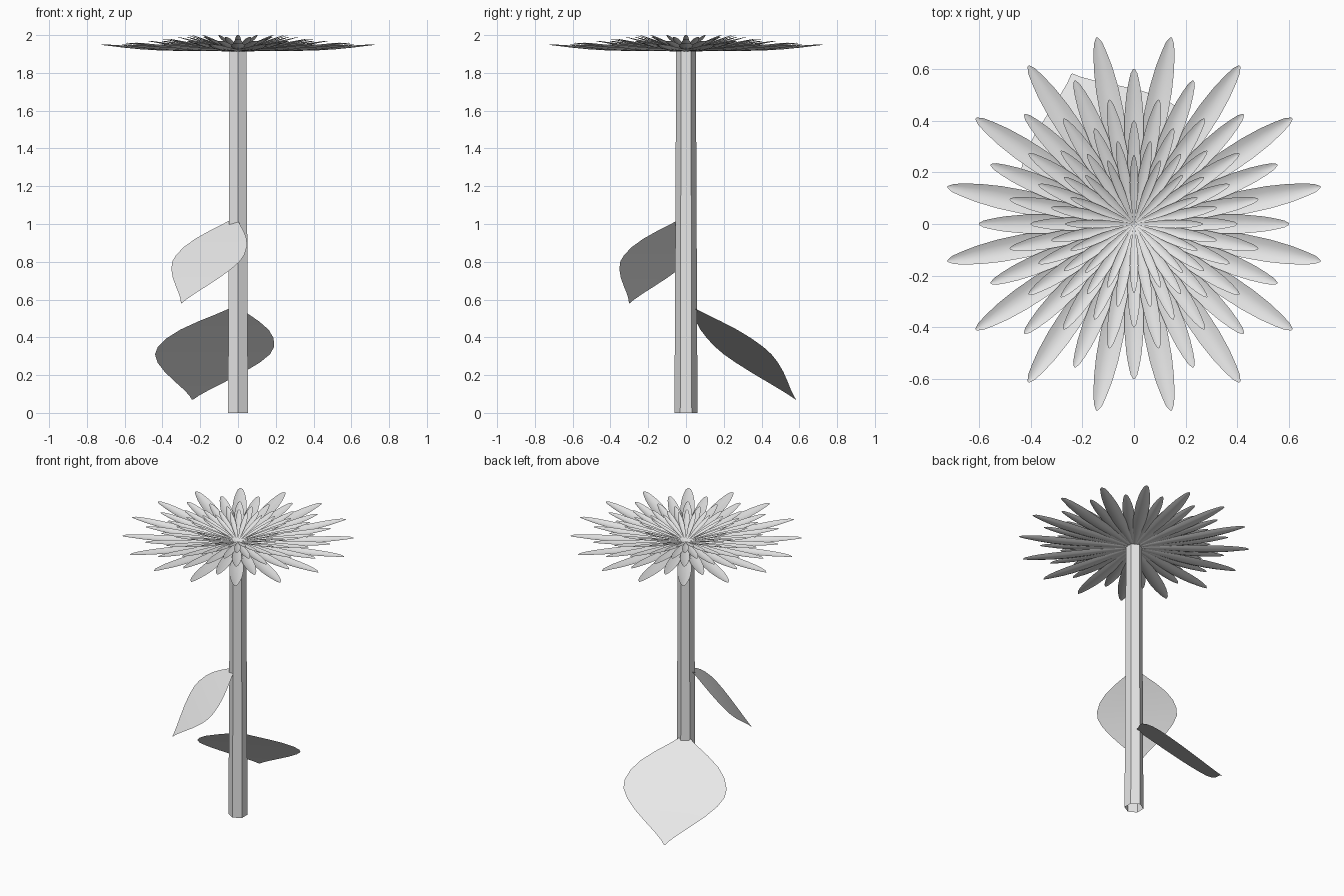
import bpy, bmesh, math
from mathutils import Vector, Matrix

cube = bpy.data.objects.get("Cube")
if cube:
    bpy.data.objects.remove(cube, do_unlink=True)

GREY = (0.8, 0.8, 0.8, 1)
mat = bpy.data.materials.new("light_grey")
mat.use_nodes = True
mat.diffuse_color = GREY
mat.node_tree.nodes["Principled BSDF"].inputs["Base Color"].default_value = GREY


def finish(name, bm, smooth):
    mesh = bpy.data.meshes.new(name)
    bm.to_mesh(mesh)
    bm.free()
    mesh.materials.append(mat)
    for poly in mesh.polygons:
        poly.use_smooth = smooth
    obj = bpy.data.objects.new(name, mesh)
    bpy.context.collection.objects.link(obj)
    return obj


def blade(bm, outline, angle, start, end, width, curve=0.0, bulge=0.0):
    """Thin sheet running outward at an angle; start and end are (radius, height)."""
    turn = Matrix.Rotation(angle, 3, "Z")
    rows = []
    for t, w in outline:
        r = start[0] + (end[0] - start[0]) * t
        z = start[1] + (end[1] - start[1]) * t + bulge * math.sin(math.pi * t)
        row = []
        for side in (-1, -0.5, 0, 0.5, 1):
            half = w * width
            row.append(bm.verts.new(turn @ Vector(
                (r, side * half, z + curve * half * (side * side - w)))))
        rows.append(row)
    for a, b in zip(rows, rows[1:]):
        for i in range(len(a) - 1):
            bm.faces.new((a[i], b[i], b[i + 1], a[i + 1]))


# Stem: hollow tapered hexagonal tube
bm = bmesh.new()
bmesh.ops.create_cone(bm, cap_ends=False, segments=6, radius1=0.061, radius2=0.052,
                      depth=1.915, matrix=Matrix.Translation((0, 0, 0.9575)))
ys = max(v.co.y for v in bm.verts)
if ys < 0.06:  # keep a corner facing the front
    bmesh.ops.rotate(bm, verts=bm.verts, matrix=Matrix.Rotation(math.pi / 6, 3, "Z"))
finish("stem", bm, False)

# Flower: six nested rings of sixteen petals, steeper toward the middle
PETAL = [(0, 0.1), (0.15, 0.4), (0.3, 0.7), (0.45, 0.92), (0.6, 1), (0.72, 0.96),
         (0.83, 0.8), (0.91, 0.58), (0.97, 0.36), (1, 0.08)]
LAYERS, COUNT = 6, 16
for layer in range(LAYERS):
    length = 0.737 * 0.816 ** layer
    bm = bmesh.new()
    for k in range(COUNT):
        angle = (k + 0.5 * ((layer + 1) % 2)) * math.tau / COUNT
        blade(bm, PETAL, angle, (0, 1.912 + 0.001 * layer),
              (length, 1.948 + 0.0104 * layer), 0.062 * length, curve=0.3)
    finish("petal_ring_%d" % (layer + 1), bm, True)

# Leaves: broad drooping blades with pointed tips
LEAF = [(0, 0.12), (0.06, 0.27), (0.15, 0.52), (0.25, 0.76), (0.35, 0.92), (0.45, 1),
        (0.53, 0.99), (0.62, 0.88), (0.72, 0.68), (0.82, 0.43), (0.9, 0.22),
        (0.96, 0.08), (1, 0.01)]
for name, degrees, start, end, width in (
        ("upper_leaf", 225, (0.03, 1.02), (0.425, 0.58), 0.255),
        ("lower_leaf", 112.5, (0.04, 0.55), (0.63, 0.07), 0.333)):
    bm = bmesh.new()
    blade(bm, LEAF, math.radians(degrees), start, end, width, bulge=0.015)
    finish(name, bm, True)
